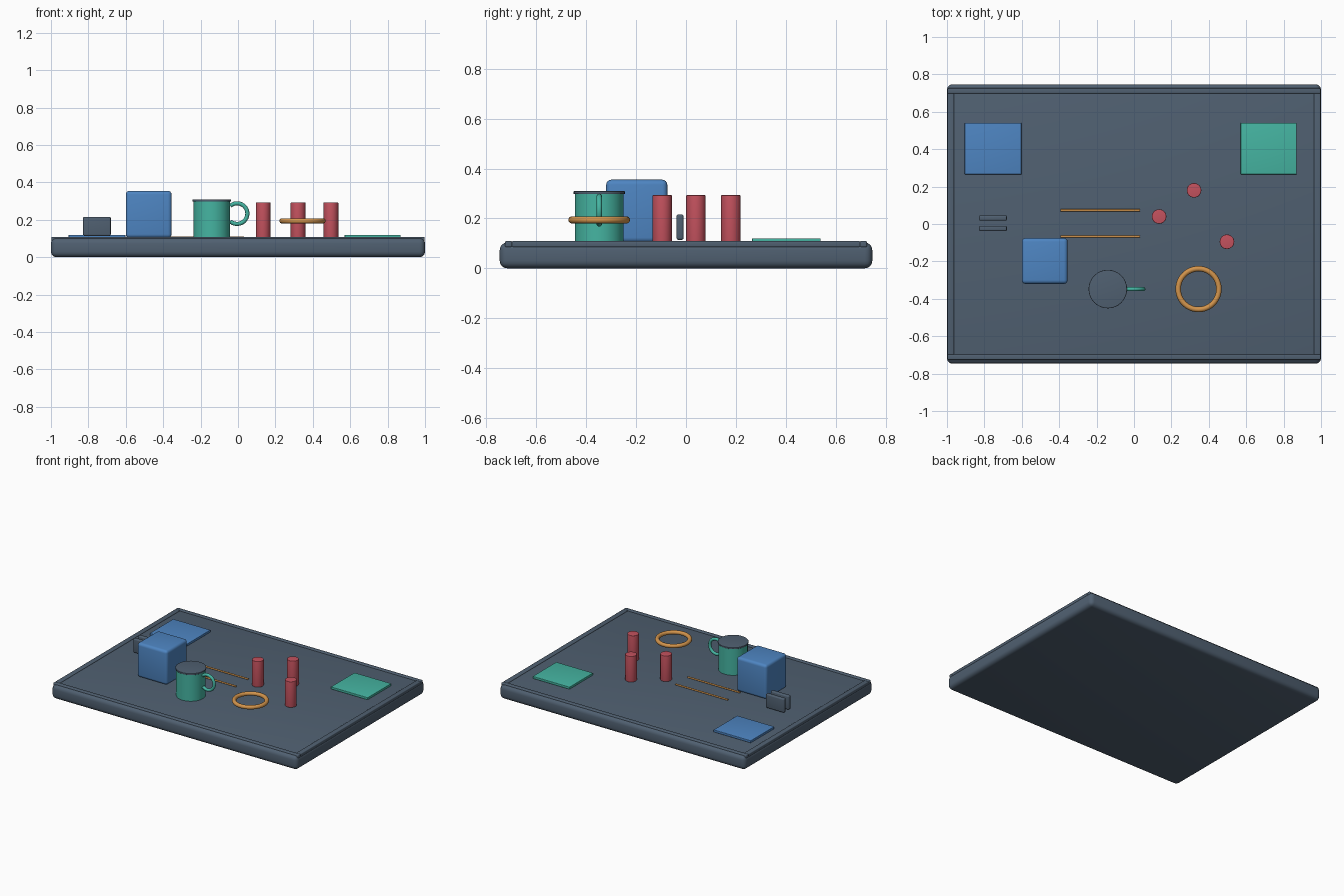
import bpy
import bmesh
import math
from mathutils import Matrix

if "Cube" in bpy.data.objects:
    bpy.data.objects.remove(bpy.data.objects["Cube"], do_unlink=True)


def material(name, rgb):
    m = bpy.data.materials.new(name)
    m.use_nodes = True
    m.diffuse_color = (*rgb, 1)
    m.node_tree.nodes["Principled BSDF"].inputs["Base Color"].default_value = (*rgb, 1)
    return m


slate = material("slate", (0.08, 0.117, 0.165))
blue = material("blue", (0.076, 0.235, 0.54))
green = material("green", (0.06, 0.46, 0.36))
red = material("red", (0.55, 0.084, 0.112))
orange = material("orange", (0.645, 0.296, 0.072))


def finish(bm, name, mat, bevel=0):
    if bevel:
        sharp = [e for e in bm.edges if e.calc_face_angle(0) > 1]
        bmesh.ops.bevel(bm, geom=sharp, offset=bevel, segments=4, profile=0.5,
                        affect='EDGES', clamp_overlap=True)
    bmesh.ops.recalc_face_normals(bm, faces=bm.faces)
    mesh = bpy.data.meshes.new(name)
    bm.to_mesh(mesh)
    bm.free()
    mesh.materials.append(mat)
    ob = bpy.data.objects.new(name, mesh)
    bpy.context.collection.objects.link(ob)
    bpy.ops.object.select_all(action='DESELECT')
    ob.select_set(True)
    bpy.context.view_layer.objects.active = ob
    bpy.ops.object.shade_smooth_by_angle(angle=math.radians(35))
    return ob


def box(name, mat, xs, ys, zs, bevel=0):
    """Box spanning the given (min, max) ranges."""
    bm = bmesh.new()
    spans = (xs, ys, zs)
    mid = [(a + b) / 2 for a, b in spans]
    size = [b - a for a, b in spans]
    bmesh.ops.create_cube(bm, size=1,
                          matrix=Matrix.Translation(mid) @ Matrix.Diagonal((*size, 1)))
    return finish(bm, name, mat, bevel)


def cylinder(name, mat, centre, radius, length, bevel=0, axis='Z'):
    bm = bmesh.new()
    turn = Matrix.Rotation(math.pi / 2, 4, 'Y') if axis == 'X' else Matrix()
    bmesh.ops.create_cone(bm, cap_ends=True, segments=32, radius1=radius, radius2=radius,
                          depth=length, matrix=Matrix.Translation(centre) @ turn)
    return finish(bm, name, mat, bevel)


def ring(name, mat, centre, major, minor, arc=math.tau, upright=False, steps=48, sides=14):
    """Torus, or a capped torus arc centred on +x."""
    bm = bmesh.new()
    closed = arc >= math.tau
    turn = Matrix.Rotation(math.pi / 2, 4, 'X') if upright else Matrix()
    place = Matrix.Translation(centre) @ turn
    loops = []
    for i in range(steps if closed else steps + 1):
        a = arc * (i / steps - 0.5)
        loop = []
        for j in range(sides):
            t = math.tau * j / sides
            r = major + minor * math.cos(t)
            v = Matrix.Translation((r * math.cos(a), r * math.sin(a), minor * math.sin(t)))
            loop.append(bm.verts.new((place @ v).translation))
        loops.append(loop)
    pairs = list(zip(loops, loops[1:])) + ([(loops[-1], loops[0])] if closed else [])
    for p, q in pairs:
        for j in range(sides):
            k = (j + 1) % sides
            bm.faces.new((p[j], q[j], q[k], p[k]))
    if not closed:
        bm.faces.new(loops[0])
        bm.faces.new(loops[-1])
    return finish(bm, name, mat)


TOP = 0.103

# Board with a low rail on each edge
box("board", slate, (-1, 1), (-0.747, 0.747), (0, TOP), 0.03)
for s, end, side in ((-1, "front", "right"), (1, "back", "left")):
    box(end + "_rail", slate, (-0.998, 0.998),
        sorted((s * 0.697, s * 0.726)), (0.084, 0.109), 0.006)
    box(side + "_rail", slate, sorted((s * 0.962, s * 0.998)),
        (-0.7, 0.7), (0.084, 0.109), 0.006)

# Flat pads
box("blue_pad", blue, (-0.905, -0.602), (0.265, 0.54), (TOP, 0.12), 0.003)
box("green_pad", green, (0.57, 0.87), (0.265, 0.54), (TOP, 0.12), 0.003)

# Block
box("block", blue, (-0.6, -0.355), (-0.32, -0.075), (TOP, 0.355), 0.02)

# Pair of upright plates
for name, y in (("front_plate", -0.024), ("back_plate", 0.032)):
    box(name, slate, (-0.828, -0.68), (y - 0.014, y + 0.014), (0.114, 0.216), 0.008)

# Lidded mug
cylinder("mug_body", green, (-0.14, -0.348, 0.202), 0.098, 0.198)
cylinder("mug_lid", slate, (-0.14, -0.348, 0.303), 0.103, 0.012, 0.003)
ring("mug_handle", green, (-0.005, -0.348, 0.233), 0.055, 0.011,
     arc=math.radians(264), upright=True, steps=32)

# Pegs
for i, (x, y) in enumerate(((0.134, 0.04), (0.321, 0.18), (0.497, -0.095))):
    cylinder(f"peg_{i + 1}", red, (x, y, 0.198), 0.039, 0.19, 0.003)

# Floating ring
ring("ring", orange, (0.345, -0.348, 0.194), 0.109, 0.0145)

# Thin rods
for name, y in (("front_rod", -0.067), ("back_rod", 0.073)):
    cylinder(name, orange, (-0.18, y, 0.106), 0.006, 0.425, axis='X')
